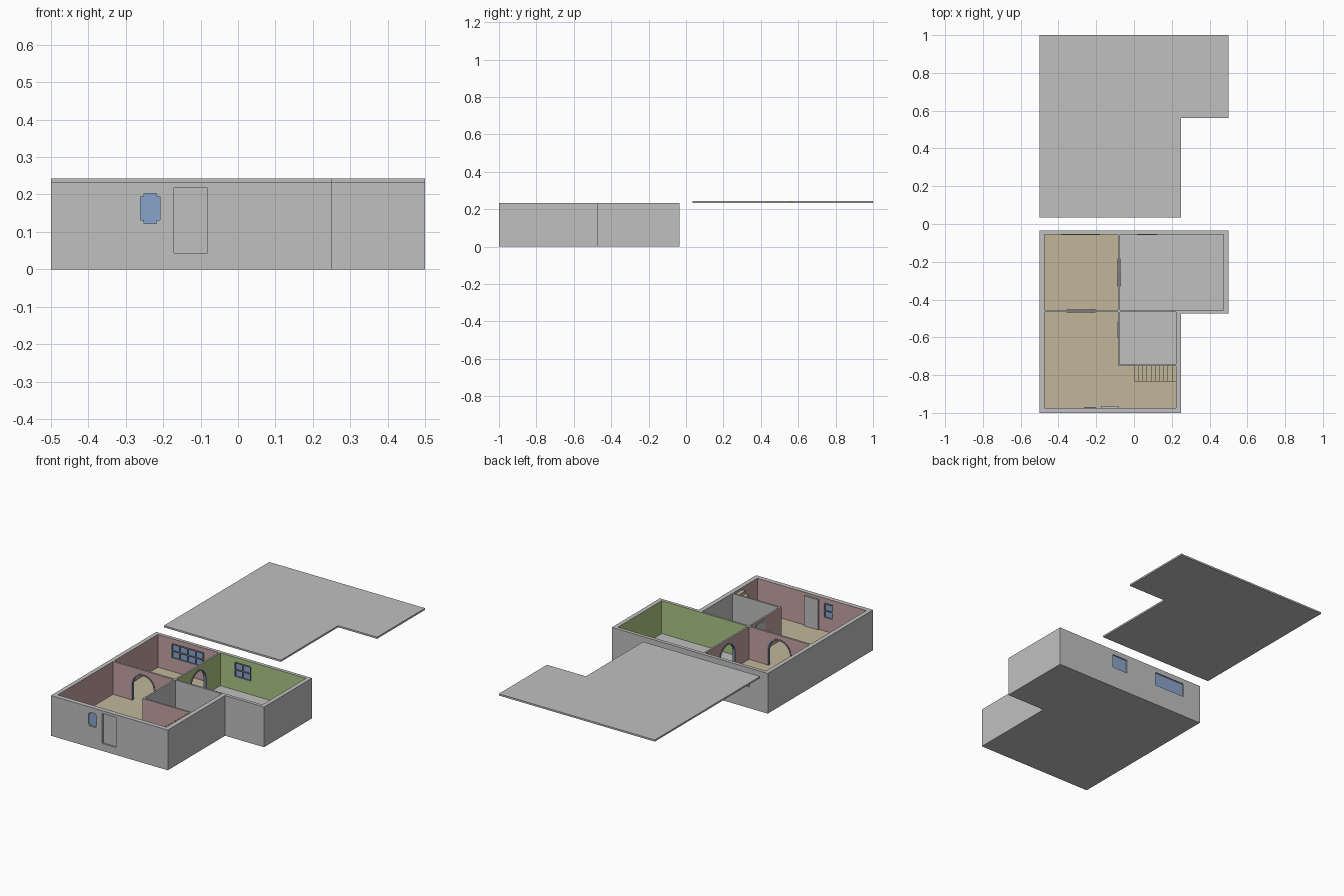
import bpy, bmesh, math
from mathutils import Vector

if "Cube" in bpy.data.objects:
    bpy.data.objects.remove(bpy.data.objects["Cube"], do_unlink=True)


def material(name, rgb):
    m = bpy.data.materials.new(name)
    m.use_nodes = True
    m.diffuse_color = (*rgb, 1)
    m.node_tree.nodes["Principled BSDF"].inputs["Base Color"].default_value = (*rgb, 1)
    return m


GREY = material("plaster grey", (0.53, 0.53, 0.53))
PINK = material("dusty pink", (0.56, 0.36, 0.36))
GREEN = material("leaf green", (0.42, 0.57, 0.23))
TAN = material("wood tan", (0.54, 0.47, 0.32))
BLUE = material("window blue", (0.25, 0.37, 0.60))
SLATE = material("trim slate", (0.22, 0.26, 0.33))

TOP, FLOOR = 0.233, 0.043


def prism(name, pts, axis, a, b, mat=None):
    """Extrude a 2D outline along an axis from a to b."""
    place = {"x": lambda u, v, w: (w, u, v),
             "y": lambda u, v, w: (u, w, v),
             "z": lambda u, v, w: (u, v, w)}[axis]
    bm = bmesh.new()
    low = [bm.verts.new(place(u, v, a)) for u, v in pts]
    high = [bm.verts.new(place(u, v, b)) for u, v in pts]
    bm.faces.new(low)
    bm.faces.new(high)
    for i in range(len(pts)):
        j = (i + 1) % len(pts)
        bm.faces.new((low[i], low[j], high[j], high[i]))
    bmesh.ops.recalc_face_normals(bm, faces=bm.faces)
    mesh = bpy.data.meshes.new(name)
    bm.to_mesh(mesh)
    bm.free()
    ob = bpy.data.objects.new(name, mesh)
    bpy.context.collection.objects.link(ob)
    if mat:
        mesh.materials.append(mat)
    return ob


def rect(u0, v0, u1, v1):
    return [(u0, v0), (u1, v0), (u1, v1), (u0, v1)]


def arch(mid, half, top, steps=14):
    """Outline of a round-headed opening, starting at the right foot."""
    pts = [(mid + half, FLOOR)]
    for i in range(steps + 1):
        t = math.pi * i / steps
        pts.append((mid + half * math.cos(t), top - half + half * math.sin(t)))
    return pts + [(mid - half, FLOOR)]


def footprint(y0):
    return [(-0.5, y0), (0.25, y0), (0.25, y0 + 0.525), (0.5, y0 + 0.525),
            (0.5, y0 + 0.965), (-0.5, y0 + 0.965)]


# House body and the lifted-off roof slab
house = prism("house_shell", footprint(-1.0), "z", 0, TOP, GREY)
prism("roof_slab", footprint(0.035), "z", TOP, TOP + 0.01, GREY)


def cut(pts, axis, a, b):
    cutter = prism("cutter", pts, axis, a, b)
    mod = house.modifiers.new("cut", "BOOLEAN")
    mod.operation = "DIFFERENCE"
    mod.solver = "EXACT"
    mod.object = cutter
    bpy.context.view_layer.objects.active = house
    bpy.ops.object.modifier_apply(modifier=mod.name)
    bpy.data.objects.remove(cutter, do_unlink=True)


# Rooms hollowed from the body
LIVING = [(-0.475, -0.973), (0.223, -0.973), (0.223, -0.753),
          (-0.085, -0.753), (-0.085, -0.467), (-0.475, -0.467)]
BACK = rect(-0.475, -0.456, -0.085, -0.055)
HALL = rect(-0.075, -0.456, 0.475, -0.055)
CLOSET = rect(-0.075, -0.743, 0.223, -0.467)
for room in (LIVING, BACK, HALL, CLOSET):
    cut(room, "z", FLOOR, 0.3)

# Arched passages with trims
for name, axis, mid, half, wall in (
        ("room_arch", "y", -0.28, 0.077, -0.4615),
        ("hall_arch", "x", -0.257, 0.074, -0.08)):
    cut(arch(mid, half - 0.002, 0.208), axis, wall - 0.02, wall + 0.02)
    trim = arch(mid, half, 0.21) + arch(mid, half - 0.008, 0.202)[::-1]
    prism(name + "_trim", trim, axis, wall - 0.008, wall + 0.008, SLATE)

# Windows: recessed glass with raised inner glazing bars
Z0, Z1 = 0.123, 0.203
for name, x0, x1, outer, inner, panes in (
        ("front_window", -0.26, -0.208, -1.0, -0.973, 1),
        ("wide_back_window", -0.384, -0.182, -0.035, -0.055, 4),
        ("small_back_window", 0.02, 0.12, -0.035, -0.055, 2)):
    inward = 1 if inner > outer else -1
    cut(rect(x0, Z0, x1, Z1), "y", outer - inward * 0.02, inner + inward * 0.02)
    glass = sorted((outer + inward * 0.008, inner - inward * 0.002))
    prism(name + "_glass", rect(x0, Z0, x1, Z1), "y", *glass, BLUE)
    bar = sorted((inner - inward * 0.003, inner + inward * 0.004))
    for i in range(panes + 1):
        x = x0 + (x1 - x0) * i / panes
        prism(name + "_upright", rect(x - 0.003, Z0, x + 0.003, Z1), "y", *bar, SLATE)
    for z in (Z0, (Z0 + Z1) / 2, Z1):
        prism(name + "_crossbar", rect(x0, z - 0.003, x1, z + 0.003), "y", *bar, SLATE)

# Small corner blocks on the front window
for x in (-0.26, -0.217):
    for z in (Z0, Z1 - 0.009):
        prism("window_corner", rect(x, z, x + 0.009, z + 0.009), "y", -0.998, -0.99, GREY)

# Doors
DOOR = rect(-0.171, FLOOR, -0.082, 0.217)
cut(DOOR, "y", -1.02, -0.95)
prism("front_door", DOOR, "y", -0.99, -0.964, GREY)
prism("closet_door", rect(-0.602, FLOOR, -0.517, 0.217), "x", -0.089, -0.08, GREY)

# Staircase rising along the closet wall
STEPS = 10
run, rise = 0.223 / STEPS, (0.22 - FLOOR) / STEPS
stairs = [(0.223, FLOOR), (0, FLOOR)]
for i in range(STEPS):
    z = FLOOR + (i + 1) * rise
    stairs += [(i * run, z), ((i + 1) * run, z)]
prism("staircase", stairs, "y", -0.833, -0.753, TAN)


# Paint room walls and floors by which room each face looks into
def inside(p, poly):
    hit = False
    for (x0, y0), (x1, y1) in zip(poly, poly[1:] + poly[:1]):
        if (y0 > p.y) != (y1 > p.y) and p.x < x0 + (p.y - y0) * (x1 - x0) / (y1 - y0):
            hit = not hit
    return hit


mesh = house.data
mesh.materials.clear()
for m in (GREY, PINK, GREEN, TAN):
    mesh.materials.append(m)
bm = bmesh.new()
bm.from_mesh(mesh)
bmesh.ops.triangulate(bm, faces=bm.faces)
bm.normal_update()
for f in bm.faces:
    f.smooth = False
    f.material_index = 0
    probe = f.calc_center_median() + Vector(f.normal) * 0.003
    if probe.z < FLOOR or probe.z > TOP:
        continue
    is_floor = f.normal.z > 0.9
    if inside(probe, LIVING) or inside(probe, BACK):
        f.material_index = 3 if is_floor else 1
    elif inside(probe, HALL) and not is_floor:
        f.material_index = 2
bm.to_mesh(mesh)
bm.free()
